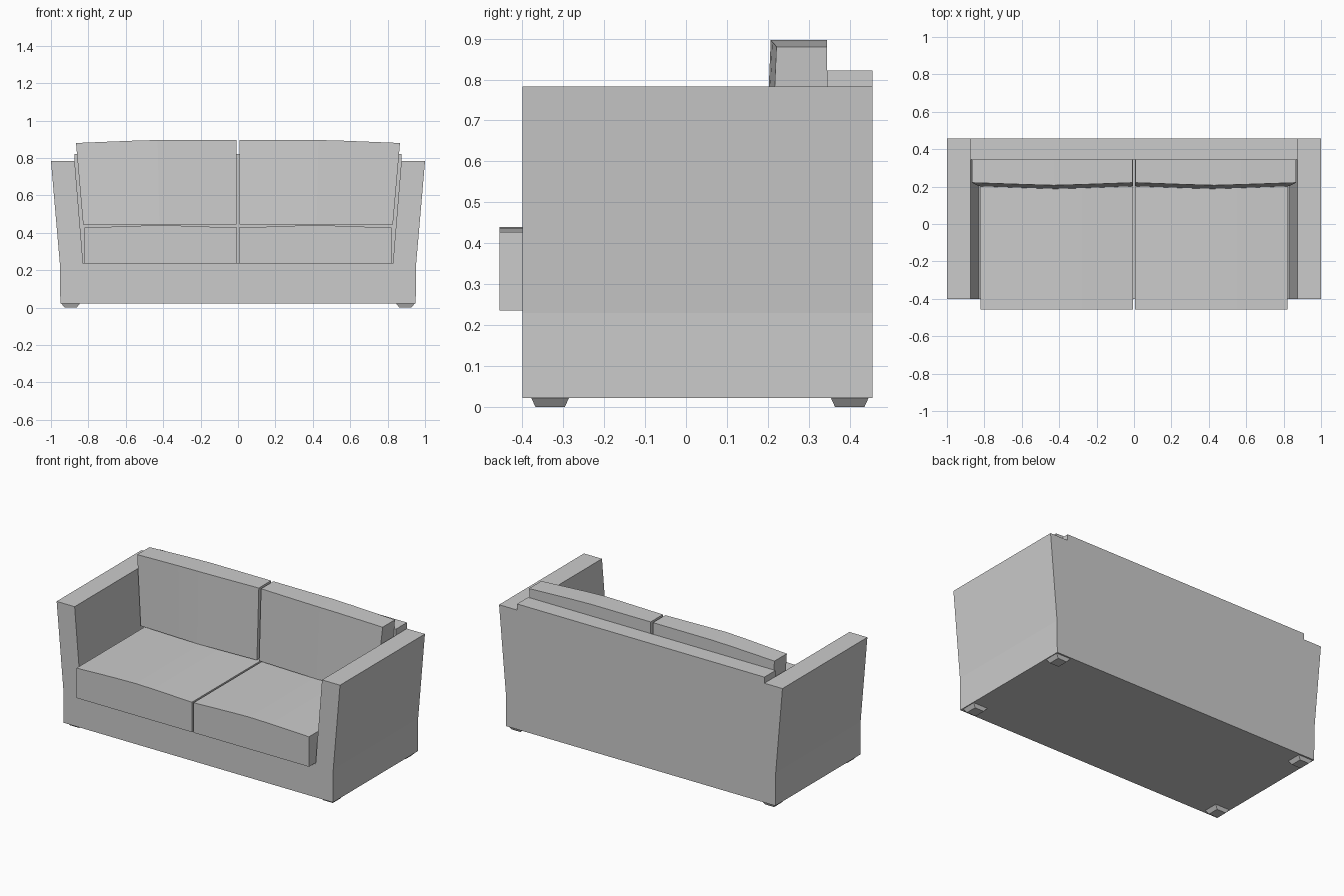
import bpy, bmesh

if "Cube" in bpy.data.objects:
    bpy.data.objects.remove(bpy.data.objects["Cube"])


def loft(name, rings, mirror=(False, False, False)):
    """Skin a list of equal-length point rings, cap both ends."""
    bm = bmesh.new()
    vr = [[bm.verts.new(p) for p in r] for r in rings]
    n = len(vr[0])
    for a, b in zip(vr, vr[1:]):
        for i in range(n):
            j = (i + 1) % n
            bm.faces.new((a[i], a[j], b[j], b[i]))
    bm.faces.new(vr[0][::-1])
    bm.faces.new(vr[-1])
    bmesh.ops.recalc_face_normals(bm, faces=bm.faces)
    mesh = bpy.data.meshes.new(name)
    bm.to_mesh(mesh)
    bm.free()
    ob = bpy.data.objects.new(name, mesh)
    bpy.context.collection.objects.link(ob)
    if any(mirror):
        mod = ob.modifiers.new("Mirror", 'MIRROR')
        mod.use_axis = mirror
        mod.use_mirror_merge = False
    return ob


def prism(name, profile, y0, y1, mirror=(False, False, False)):
    """Extrude an x-z profile along y."""
    return loft(name, [[(x, y, z) for x, z in profile] for y in (y0, y1)], mirror)


def symmetric(half):
    """Complete a right-half profile with its mirrored left half."""
    return half + [(-x, z) for x, z in reversed(half)]


MIRROR_X = (True, False, False)

# Base and flared arms as one U-shaped frame
prism("frame", symmetric([(0.95, 0.022), (0.952, 0.23), (1.0, 0.783),
                          (0.873, 0.783), (0.828, 0.235)]), -0.40, 0.456)

# Back panel rising slightly above the arms
prism("back_panel", symmetric([(0.828, 0.235), (0.873, 0.783), (0.873, 0.822)]),
      0.345, 0.456)

# Pair of crowned seat cushions
prism("seat_cushions", [(0.006, 0.236), (0.82, 0.236), (0.82, 0.427), (0.55, 0.437),
                        (0.40, 0.44), (0.28, 0.437), (0.006, 0.427)],
      -0.456, 0.345, MIRROR_X)

# Pair of back cushions: bowed front, tapered towards the outer side
sections = [  # bottom x, top x, bow, top z
    (0.008, 0.008, 0.0, 0.896),
    (0.28, 0.285, 0.010, 0.896),
    (0.42, 0.43, 0.014, 0.896),
    (0.55, 0.57, 0.010, 0.892),
    (0.828, 0.866, 0.0, 0.880),
]
loft("back_cushions", [[(xb, 0.202 - bow, 0.443), (xt, 0.221 - bow, zt),
                        (xt, 0.345, zt), (xb, 0.345, 0.443)]
                       for xb, xt, bow, zt in sections], MIRROR_X)

# Low tapered feet
for name, y in (("front_feet", -0.332), ("back_feet", 0.40)):
    rings = []
    for z, hx, hy in ((0.0, 0.032, 0.036), (0.022, 0.05, 0.046)):
        rings.append([(0.895 + sx * hx, y + sy * hy, z)
                      for sx, sy in ((-1, -1), (1, -1), (1, 1), (-1, 1))])
    loft(name, rings, MIRROR_X)
